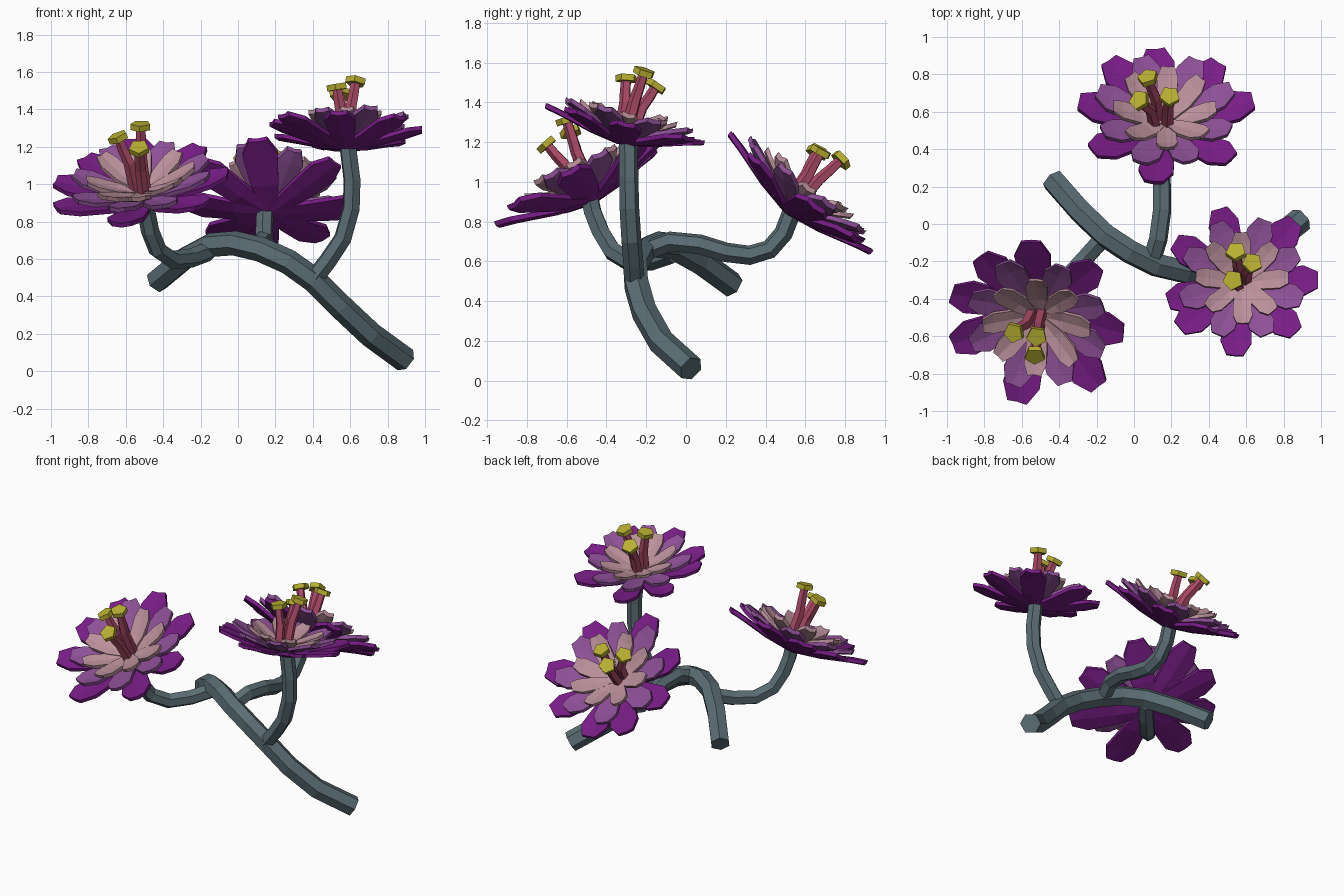
import bpy, bmesh, math, random
from mathutils import Vector, Matrix

if "Cube" in bpy.data.objects:
    bpy.data.objects.remove(bpy.data.objects["Cube"])

random.seed(4)


def material(name, rgb):
    m = bpy.data.materials.new(name)
    m.diffuse_color = (*rgb, 1)
    m.use_nodes = True
    m.node_tree.nodes["Principled BSDF"].inputs["Base Color"].default_value = m.diffuse_color
    return m


BARK = material("bark", (0.10, 0.15, 0.17))
PURPLE = material("purple", (0.19, 0.012, 0.24))
LILAC = material("lilac", (0.27, 0.08, 0.31))
PINK = material("pink", (0.50, 0.28, 0.33))
ROSE = material("rose", (0.42, 0.07, 0.14))
YELLOW = material("yellow", (0.48, 0.43, 0.03))


def finish(bm, name, mat):
    bmesh.ops.recalc_face_normals(bm, faces=bm.faces)
    me = bpy.data.meshes.new(name)
    bm.to_mesh(me)
    bm.free()
    me.materials.append(mat)
    ob = bpy.data.objects.new(name, me)
    bpy.context.collection.objects.link(ob)
    return ob


def add_tube(bm, points, r0, r1, sides):
    """Faceted capped tube swept along a path."""
    pts = [Vector(p) for p in points]
    n = len(pts)
    rings, prev, side = [], None, None
    for i, p in enumerate(pts):
        t = (pts[min(i + 1, n - 1)] - pts[max(i - 1, 0)]).normalized()
        if prev is None:
            side = t.orthogonal().normalized()
        else:
            side = prev.rotation_difference(t) @ side
        prev = t
        other = t.cross(side)
        r = r0 + (r1 - r0) * i / (n - 1)
        rings.append([bm.verts.new(p + r * (math.cos(a) * side + math.sin(a) * other))
                      for a in (2 * math.pi * k / sides for k in range(sides))])
    for a, b in zip(rings, rings[1:]):
        for k in range(sides):
            j = (k + 1) % sides
            bm.faces.new((a[k], a[j], b[j], b[k]))
    bm.faces.new(rings[0])
    bm.faces.new(rings[-1])


def tube(name, points, r0, r1, sides, mat):
    bm = bmesh.new()
    add_tube(bm, points, r0, r1, sides)
    return finish(bm, name, mat)


def add_petal(bm, profile, angle, scale, thick):
    """Creased solid petal; profile rows are (radius, height, half width)."""
    rot = Matrix.Rotation(angle, 3, 'Z')
    layers = []
    for dz in (0, -thick):
        layers.append([[bm.verts.new(rot @ (Vector((r, s * w, h + dz - (0.008 if s == 0 else 0))) * scale))
                        for s in (-1, 0, 1)] for r, h, w in profile])
    top, bot = layers
    last = len(profile) - 1
    for i in range(last):
        for L in layers:
            for k in (0, 1):
                bm.faces.new((L[i][k], L[i][k + 1], L[i + 1][k + 1], L[i + 1][k]))
        for k in (0, 2):
            bm.faces.new((top[i][k], top[i + 1][k], bot[i + 1][k], bot[i][k]))
    for i in (0, last):
        for k in (0, 1):
            bm.faces.new((top[i][k], top[i][k + 1], bot[i][k + 1], bot[i][k]))


# Petal rings: name, material, profile, angular offset in degrees
RINGS = [
    ("outer_petals", PURPLE,
     [(0.02, 0.01, 0.035), (0.18, 0.04, 0.07), (0.36, 0.092, 0.09), (0.445, 0.112, 0.048)], 0),
    ("middle_petals", LILAC,
     [(0.02, 0.035, 0.03), (0.15, 0.07, 0.06), (0.29, 0.118, 0.075), (0.36, 0.145, 0.04)], 22),
    ("inner_petals", PINK,
     [(0.01, 0.055, 0.02), (0.12, 0.095, 0.05), (0.215, 0.14, 0.055), (0.265, 0.168, 0.034)], 0),
]


def flower(label, base, axis, scale, tips, outer_angles):
    base, axis = Vector(base), Vector(axis).normalized()
    tilt = Vector((0, 0, 1)).rotation_difference(axis).to_matrix().to_4x4()
    place = Matrix.Translation(base) @ tilt
    for name, mat, profile, offset in RINGS:
        bm = bmesh.new()
        if name == "outer_petals":
            angles = outer_angles
        else:
            angles = [offset + 45 * k + random.uniform(-3, 3) for k in range(8)]
        for a in angles:
            lift = random.uniform(0.92, 1.12)
            add_petal(bm, [(r, h * lift, w) for r, h, w in profile], math.radians(a),
                      scale * random.uniform(0.97, 1.03), 0.024)
        bm.transform(place)
        finish(bm, label + "_" + name, mat)
    # Bent stamens with pentagonal caps
    stalks, caps = bmesh.new(), bmesh.new()
    for tip in map(Vector, tips):
        off = tip - base
        height = off.dot(axis)
        spread = off - axis * height
        root = base + axis * 0.04 + spread * 0.4
        mid = base + axis * height * 0.6 + spread * 0.55
        add_tube(stalks, [root, mid, mid.lerp(tip, 0.5) + spread * 0.03, tip], 0.034, 0.026, 5)
        d = (tip - mid).normalized()
        add_tube(caps, [tip - d * 0.016, tip + d * 0.016], 0.056, 0.056, 5)
    finish(stalks, label + "_stamens", ROSE)
    finish(caps, label + "_stamen_caps", YELLOW)


# Main branch
tube("main_branch", [(0.895, 0.025, 0.06), (0.71, -0.125, 0.195), (0.55, -0.21, 0.345), (0.41, -0.25, 0.485),
                     (0.27, -0.255, 0.585), (0.12, -0.22, 0.652), (-0.02, -0.15, 0.685), (-0.15, -0.065, 0.675),
                     (-0.29, 0.07, 0.60), (-0.435, 0.235, 0.48)], 0.068, 0.066, 6, BARK)

# Flower stems
tube("right_stem", [(0.41, -0.26, 0.50), (0.48, -0.265, 0.59), (0.56, -0.275, 0.71), (0.605, -0.285, 0.87),
                    (0.61, -0.288, 1.02), (0.585, -0.29, 1.22)], 0.052, 0.048, 6, BARK)
tube("left_stem", [(-0.16, -0.07, 0.64), (-0.25, -0.17, 0.605), (-0.35, -0.28, 0.595), (-0.43, -0.37, 0.65),
                   (-0.47, -0.43, 0.75), (-0.49, -0.47, 0.85), (-0.50, -0.49, 0.95)], 0.052, 0.048, 6, BARK)
tube("back_stem", [(0.09, -0.21, 0.65), (0.13, -0.08, 0.70), (0.15, 0.07, 0.685), (0.15, 0.20, 0.645),
                   (0.14, 0.32, 0.63), (0.14, 0.42, 0.66), (0.14, 0.49, 0.74), (0.145, 0.54, 0.87)],
     0.052, 0.048, 6, BARK)

# Flowers
flower("right_flower", (0.575, -0.32, 1.205), (0.0, 0.23, 0.97), 0.94,
       [(0.545, -0.15, 1.48), (0.63, -0.21, 1.55), (0.53, -0.30, 1.52)],
       [0, -45, -95, -141, 197, 150, 107, 48])
flower("left_flower", (-0.505, -0.47, 0.915), (-0.13, -0.46, 0.88), 1.08,
       [(-0.64, -0.58, 1.25), (-0.52, -0.60, 1.31), (-0.53, -0.70, 1.19)],
       [-6, 46, 92, 128, 162, 199, 256, 311])
flower("back_flower", (0.17, 0.515, 0.86), (0.0, 0.62, 0.78), 1.05,
       [(0.075, 0.78, 1.11), (0.19, 0.68, 1.15), (0.03, 0.66, 1.15)],
       [97, 52, 12, -40, -98, -147, 170, 130])
